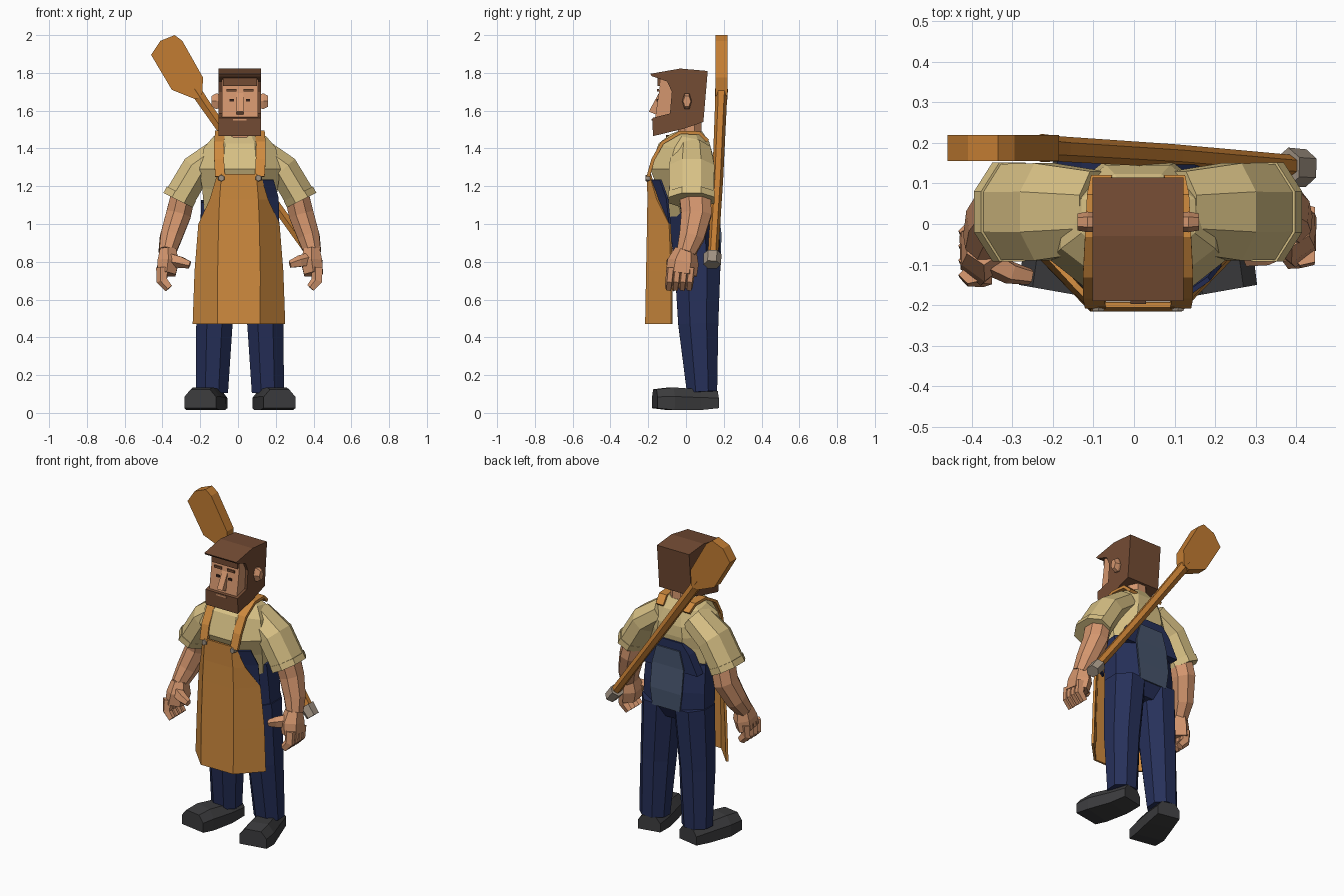
import bpy, bmesh, math
from mathutils import Vector

if "Cube" in bpy.data.objects:
    bpy.data.objects.remove(bpy.data.objects["Cube"])

CX = 0.01  # the body's mirror plane


def mat(name, r, g, b):
    m = bpy.data.materials.new(name)
    m.diffuse_color = [((c / 255 + 0.055) / 1.055) ** 2.4 for c in (r, g, b)] + [1]
    m.use_nodes = True
    m.node_tree.nodes["Principled BSDF"].inputs["Base Color"].default_value = m.diffuse_color
    return m


SHIRT = mat("cream_shirt", 216, 193, 133)
LEATHER = mat("tan_leather", 206, 138, 62)
WOOD = mat("wood", 194, 124, 50)
SKIN = mat("skin", 212, 150, 110)
BROWN = mat("brown_hair", 116, 76, 52)
NAVY = mat("navy_denim", 38, 48, 90)
SLATE = mat("faded_denim", 70, 84, 108)
SHOE = mat("charcoal_shoe", 60, 60, 62)
METAL = mat("grey_metal", 160, 146, 130)
DARK = mat("dark_eye", 58, 36, 28)


def finish(name, bm, material):
    bmesh.ops.recalc_face_normals(bm, faces=bm.faces)
    me = bpy.data.meshes.new(name)
    bm.to_mesh(me)
    bm.free()
    me.materials.append(material)
    ob = bpy.data.objects.new(name, me)
    bpy.context.collection.objects.link(ob)
    return ob


def polygon(n):
    k = 1 / math.cos(math.pi / n)
    return [(k * math.cos((i + .5) * math.tau / n), k * math.sin((i + .5) * math.tau / n))
            for i in range(n)]


def loft(name, rings, material, shape=8, s=None):
    """Rings are (x, y, z, side radius, depth radius); s mirrors about the body."""
    shape = polygon(shape) if isinstance(shape, int) else shape
    if s:
        rings = [(CX + s * r[0],) + tuple(r[1:]) for r in rings]
    bm, loops = bmesh.new(), []
    pts = [Vector(r[:3]) for r in rings]
    for i, r in enumerate(rings):
        t = (pts[min(i + 1, len(pts) - 1)] - pts[max(i - 1, 0)]).normalized()
        v = Vector((0, 0, 1)) if abs(t.y) > .8 else Vector((0, 1, 0))
        v = (v - t * v.dot(t)).normalized()
        u = t.cross(v)
        loops.append([bm.verts.new(pts[i] + u * a * r[3] + v * b * r[4]) for a, b in shape])
    n = len(shape)
    for p, q in zip(loops, loops[1:]):
        for j in range(n):
            bm.faces.new((p[j], p[(j + 1) % n], q[(j + 1) % n], q[j]))
    bm.faces.new(loops[0])
    bm.faces.new(loops[-1])
    return finish(name, bm, material)


def prism(name, outline, lo, hi, material, axis="x"):
    """Outline is (y, z) for axis x, or (x, z) for axis y."""
    bm = bmesh.new()
    put = (lambda d, a, b: (d, a, b)) if axis == "x" else (lambda d, a, b: (a, d, b))
    p, q = ([bm.verts.new(put(d, a, b)) for a, b in outline] for d in (lo, hi))
    bm.faces.new(p)
    bm.faces.new(q)
    for i in range(len(p)):
        j = (i + 1) % len(p)
        bm.faces.new((p[i], p[j], q[j], q[i]))
    return finish(name, bm, material)


def box(name, x, z, w, h, y0, y1, material):
    return prism(name, [(x - w, z - h), (x + w, z - h), (x + w, z + h), (x - w, z + h)],
                 y0, y1, material, "y")


def sheet(name, rows, material, thick=0.014):
    bm = bmesh.new()
    g = [[bm.verts.new(p) for p in row] for row in rows]
    for a, b in zip(g, g[1:]):
        for j in range(len(a) - 1):
            bm.faces.new((a[j], a[j + 1], b[j + 1], b[j]))
    ob = finish(name, bm, material)
    m = ob.modifiers.new("thickness", "SOLIDIFY")
    m.thickness, m.offset = thick, 0
    return ob


# Torso, waist and neck
loft("shirt_torso", [(CX, .03, 1.0, .18, .11), (CX, 0, 1.2, .20, .145), (CX, -.02, 1.29, .215, .17),
                     (CX, .0, 1.39, .19, .15), (CX, .02, 1.455, .14, .105),
                     (CX, .02, 1.49, .075, .065)], SHIRT)
loft("neck", [(CX, .02, 1.44, .07, .065), (CX, .02, 1.56, .065, .06)], SKIN)
prism("open_collar", [(CX - .05, 1.47), (CX + .05, 1.47), (CX, 1.43)], -.105, .0, SKIN, "y")
loft("trouser_waist", [(CX, .06, .76, .13, .08), (CX, .055, .83, .212, .122), (CX, .05, .95, .21, .13),
                       (CX, .03, 1.12, .205, .13)], NAVY)
prism("overall_back", [(-.19, 1.08), (.21, 1.08), (.15, 1.2), (.1, 1.26), (-.08, 1.26), (-.13, 1.2)],
      .10, .158, NAVY, "y")
sheet("faded_back_panel", [[(-.085, .181, .84), (.105, .181, .84)], [(-.1, .183, .95), (.12, .183, .95)],
                           [(-.1, .164, 1.1), (.12, .164, 1.1)],
                           [(-.07, .162, 1.21), (.09, .162, 1.21)]], SLATE, .009)
# Overall side bib showing beside the apron
sheet("overall_side_bib", [[(.10, -.155, 1.0), (.215, -.085, 1.0)], [(.10, -.172, 1.14), (.212, -.10, 1.14)],
                           [(.10, -.195, 1.235), (.185, -.135, 1.235)]], NAVY, .012)

# Limbs, mirrored
shoe_shape = [(-1, -1), (1, -1), (1, .2), (.6, 1), (-.6, 1), (-1, .2)]
for s, side in ((-1, "left"), (1, "right")):
    fwd = -.045 if s < 0 else 0
    loft(side + "_leg", [(.148, .085, .11, .085, .08), (.135, .065, .47, .096, .106),
                         (.11, .06, .85, .108, .125)], NAVY, s=s)
    loft(side + "_shoe", [(.135, .16, .07, .07, .045), (.155, .06, .07, .08, .055),
                          (.195, -.08, .075, .09, .06), (.21, -.165, .075, .085, .05)],
         SHOE, shoe_shape, s)
    loft(side + "_sleeve", [(.10, .03, 1.385, .075, .10), (.23, .03, 1.29, .082, .12),
                            (.325, .03, 1.13, .082, .118)], SHIRT, s=s)
    loft(side + "_cuff", [(.310, .03, 1.16, .086, .122), (.327, .03, 1.126, .087, .122)], SHIRT, s=s)
    loft(side + "_arm", [(.29, .045, 1.2, .063, .085), (.325, .055, 1.05, .066, .08),
                         (.365, .03 + fwd / 2, .93, .058, .066),
                         (.385, .0 + fwd, .85, .045, .05)], SKIN, s=s)
    loft(side + "_palm", [(.38, .0 + fwd, .865, .042, .05), (.38, -.015 + fwd, .80, .056, .072),
                          (.39, -.025 + fwd, .735, .05, .072)], SKIN, 6, s)
    for i in range(4):  # curled fingers
        y = -.08 + i * .036 + fwd
        loft(f"{side}_finger_{i + 1}", [(.41, y, .77, .027, .019), (.41, y - .008, .70, .026, .018),
                                       (.375, y - .012, .66, .02, .016)], SKIN, 5, s)
    loft(side + "_thumb", [(.36, -.05 + fwd, .81, .03, .028), (.315, -.075 + fwd, .80, .027, .024),
                           (.265, -.085 + fwd, .785, .017, .017)], SKIN, 5, s)
    # Apron straps over the shoulders, with studs
    path = [(.105, -.2, 1.25), (.11, -.175, 1.34), (.11, -.125, 1.43), (.105, -.03, 1.485),
            (.10, .07, 1.482), (.09, .115, 1.44)]
    sheet(side + "_strap", [[(CX + s * x - .026, y, z), (CX + s * x + .026, y, z)]
                            for x, y, z in path], LEATHER, .018)
    loft(side + "_stud", [(.098, -.19, 1.243, .018, .018), (.098, -.215, 1.243, .014, .014)], METAL, 6, s)
    # Ears and facial details
    loft(side + "_ear", [(.10, .005, 1.65, .035, .02), (.125, .005, 1.65, .042, .022),
                         (.15, .005, 1.65, .028, .018)], SKIN, 6, s)
    box(side + "_eye", CX + s * .043, 1.655, .011, .007, -.157, -.149, DARK)
    box(side + "_eyebrow", CX + s * .045, 1.708, .026, .007, -.153, -.144, BROWN)

# Apron skirt and bib: a front panel with sides folded back
apron_rows = [(.47, .24, -.075, .11, -.21), (.75, .23, -.075, .11, -.205), (1.0, .21, -.085, .105, -.2),
              (1.13, .15, -.15, .10, -.198), (1.265, .11, -.19, .09, -.2)]
sheet("apron", [[(CX - .005 + x, y, z) for x, y in ((-xo, yo), (-xi, yi), (xi, yi), (xo, yo))]
                for z, xo, yo, xi, yi in apron_rows], LEATHER)

# Head: cap with peak, hair and beard in one profile round a face block
prism("cap_hair_and_beard", [(-.19, 1.795), (-.03, 1.823), (.115, 1.81), (.092, 1.54), (-.01, 1.505),
                             (-.175, 1.465), (-.178, 1.562), (-.085, 1.585), (-.075, 1.70),
                             (-.10, 1.755), (-.18, 1.782)], CX - .112, CX + .112, BROWN)
prism("face", [(-.165, 1.55), (.0, 1.55), (.0, 1.775), (-.132, 1.775)], CX - .096, CX + .096, SKIN)
box("hair_fringe", CX, 1.753, .09, .022, -.15, -.1, BROWN)
prism("nose", [(-.14, 1.70), (-.197, 1.595), (-.155, 1.578)], CX - .019, CX + .019, SKIN)
box("lips", CX, 1.552, .036, .005, -.183, -.175, SKIN)

# Baker's paddle slung across the back
blade = [(-.46, 1.895), (-.41, 1.97), (-.335, 2.0), (-.295, 1.97), (-.185, 1.775),
         (-.19, 1.68), (-.225, 1.66), (-.35, 1.71)]
prism("paddle_blade", blade, .155, .22, WOOD, "y")
loft("paddle_shaft", [(-.23, .188, 1.715, .03, .03), (-.18, .185, 1.64, .028, .027),
                      (.1, .168, 1.24, .025, .025), (.40, .142, .82, .024, .024)], WOOD, 6)
loft("paddle_end_cap", [(.38, .14, .84, .036, .042), (.425, .138, .785, .032, .04)], METAL, 6)
